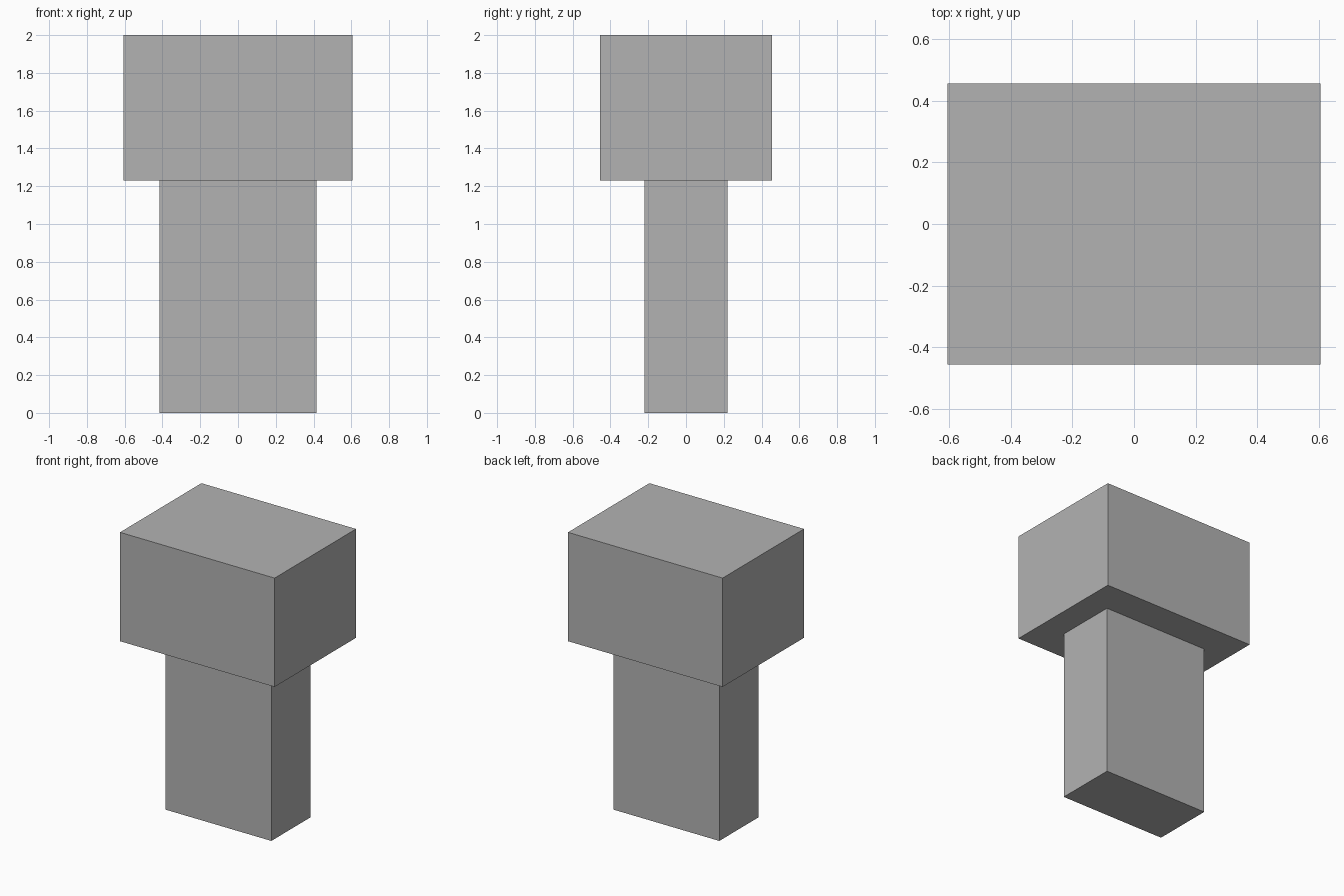
import bpy

default_cube = bpy.data.objects.get("Cube")
if default_cube:
    bpy.data.objects.remove(default_cube, do_unlink=True)

# Single plain grey finish
grey = bpy.data.materials.new("plain_grey")
colour = (0.45, 0.45, 0.45, 1.0)
grey.use_nodes = True
grey.diffuse_color = colour
grey.node_tree.nodes["Principled BSDF"].inputs["Base Color"].default_value = colour


def block(name, width, depth, bottom, top):
    """Flat-sided box centred on the z axis."""
    bpy.ops.mesh.primitive_cube_add(size=1, location=(0, 0, (bottom + top) / 2))
    obj = bpy.context.object
    obj.name = obj.data.name = name
    obj.scale = (width, depth, top - bottom)
    bpy.ops.object.transform_apply(location=False, rotation=False, scale=True)
    obj.data.materials.append(grey)
    return obj


# Narrow column carrying the wider block
block("lower_column", 0.83, 0.44, 0.0, 1.23)
block("upper_block", 1.21, 0.91, 1.23, 2.0)
